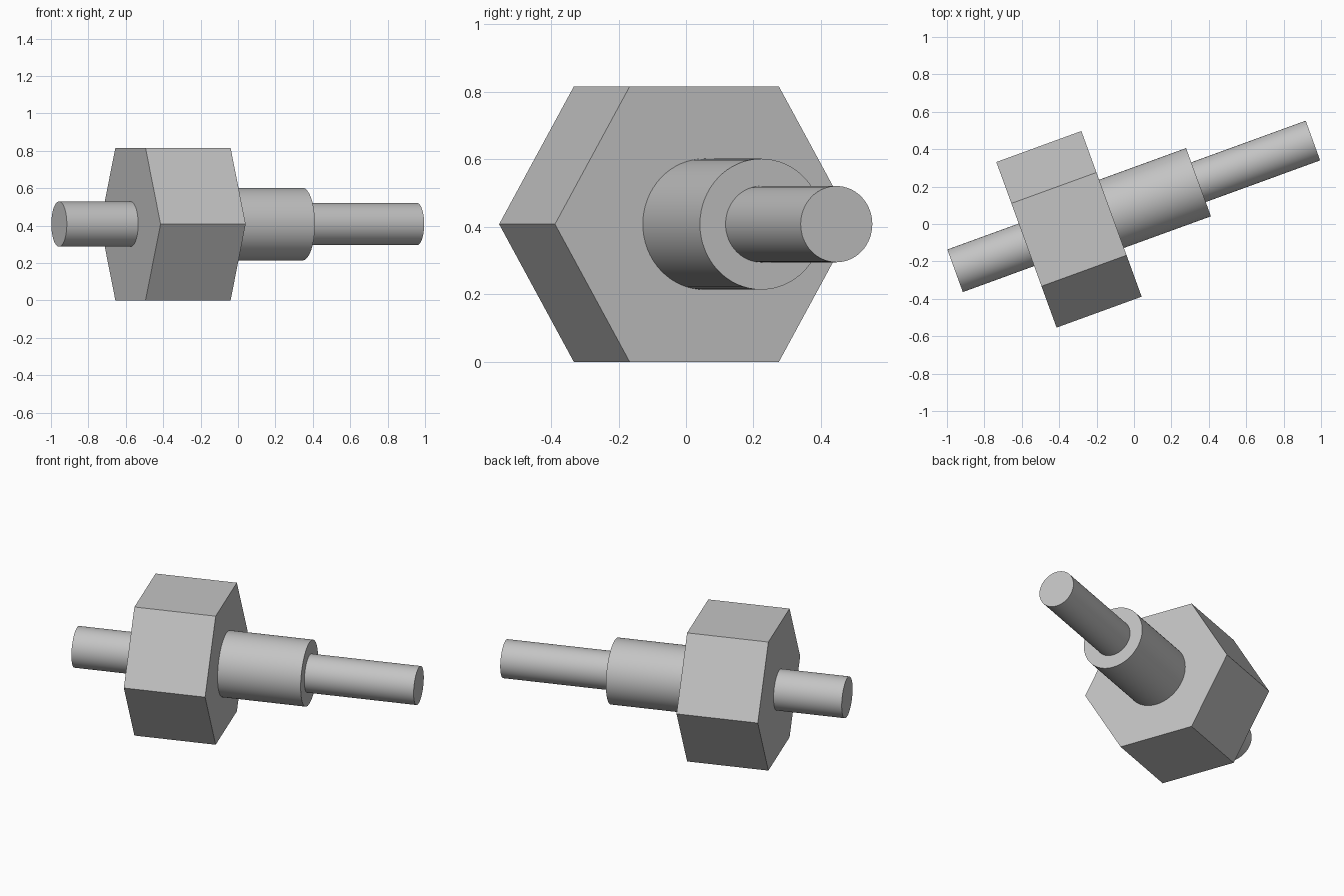
import bpy
import math
from mathutils import Matrix, Vector

cube = bpy.data.objects.get("Cube")
if cube:
    bpy.data.objects.remove(cube, do_unlink=True)

# One plain grey metal
grey = bpy.data.materials.new("light grey metal")
grey.use_nodes = True
colour = (0.55, 0.55, 0.55, 1.0)
grey.diffuse_color = colour
grey.node_tree.nodes["Principled BSDF"].inputs["Base Color"].default_value = colour

# All parts share one level axis, turned 20 degrees in plan
FLAT_RADIUS = 0.408
CENTRE = Vector((0, 0.098, FLAT_RADIUS))
TURN = Matrix.Rotation(math.radians(20), 4, 'Z') @ Matrix.Rotation(math.radians(90), 4, 'Y')


def shaft_part(name, start, end, radius, sides=64):
    """Prism or cylinder between two distances along the shared axis."""
    bpy.ops.mesh.primitive_cylinder_add(vertices=sides, radius=radius, depth=end - start)
    part = bpy.context.object
    part.name = name
    along = Matrix.Translation((0, 0, (start + end) / 2))
    part.matrix_world = Matrix.Translation(CENTRE) @ TURN @ along
    part.data.materials.append(grey)
    if sides > 6:
        bpy.ops.object.shade_smooth_by_angle(angle=math.radians(30))
    return part


# Hexagonal body with two flats level, then the collar and the two rods
shaft_part("hex_body", -0.612, -0.128, FLAT_RADIUS / math.cos(math.pi / 6), 6)
shaft_part("collar", -0.128, 0.367, 0.194)
shaft_part("long_rod", 0.367, 1.018, 0.113)
shaft_part("short_rod", -1.018, -0.612, 0.121)
